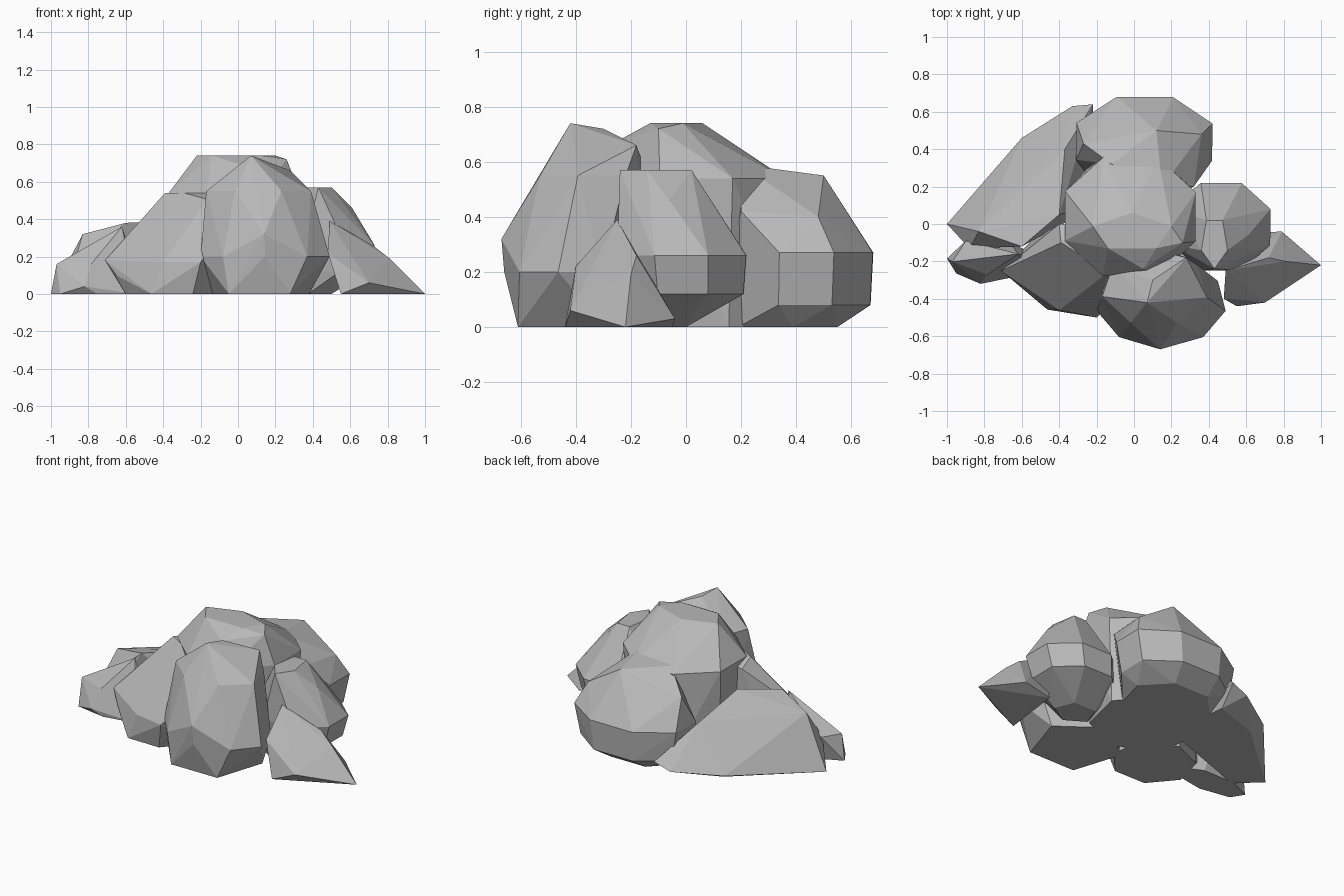
import bpy
import bmesh
from math import cos, pi, radians, sin

default_cube = bpy.data.objects.get("Cube")
if default_cube:
    bpy.data.objects.remove(default_cube, do_unlink=True)

# One plain stone colour for the whole pile
stone = bpy.data.materials.new("grey_stone")
stone.use_nodes = True
stone_colour = (.48, .48, .48, 1)
stone.diffuse_color = stone_colour
stone.node_tree.nodes["Principled BSDF"].inputs["Base Color"].default_value = stone_colour


def fit(values, low, high):
    """Spread a list of values so that they run exactly from low to high."""
    smallest, largest = min(values), max(values)
    return [low + (high - low) * (value - smallest) / (largest - smallest) for value in values]


def ring(height, right, left, front, back, sides=7, turn=0):
    """Corners of a level polygon that touches all four given limits."""
    angles = [radians(turn) + 2 * pi * side / sides for side in range(sides)]
    across = fit([sin(angle) for angle in angles], right, left)
    along = fit([-cos(angle) for angle in angles], front, back)
    return [(x, y, height) for x, y in zip(across, along)]


def boulder(name, *rings, peaks=()):
    """Wrap level rings and single peaks in a flat-faced convex hull."""
    bm = bmesh.new()
    for corners in (*rings, peaks):
        for corner in corners:
            bm.verts.new(corner)
    hull = bmesh.ops.convex_hull(bm, input=bm.verts)
    unused = set(hull["geom_interior"]) | set(hull["geom_unused"])
    loose = [item for item in unused if isinstance(item, bmesh.types.BMVert)]
    bmesh.ops.delete(bm, geom=loose, context="VERTS")
    # Merge coplanar triangles so each level facet is one face
    bmesh.ops.dissolve_limit(bm, angle_limit=radians(2), verts=bm.verts, edges=bm.edges)
    bmesh.ops.recalc_face_normals(bm, faces=bm.faces)
    mesh = bpy.data.meshes.new(name)
    bm.to_mesh(mesh)
    bm.free()
    mesh.materials.append(stone)
    rock = bpy.data.objects.new(name, mesh)
    bpy.context.scene.collection.objects.link(rock)


# Tall boulder in the middle
boulder("centre_boulder",
        ring(height=0, right=-.35, left=.3, front=-.25, back=.38),
        ring(height=.54, right=-.37, left=.33, front=-.28, back=.36, sides=8, turn=22),
        ring(height=.74, right=-.22, left=.2, front=-.13, back=.06, sides=5, turn=36),
        peaks=[(.26, -.1, .72), (.05, -.24, .68)])

# Boulder leaning out at the front
boulder("front_boulder",
        ring(height=0, right=-.15, left=.38, front=-.61, back=-.1, sides=5, turn=36),
        ring(height=.2, right=-.2, left=.49, front=-.66, back=-.2, sides=9),
        ring(height=.55, right=-.17, left=.39, front=-.53, back=-.14, turn=25),
        peaks=[(.07, -.42, .74), (.1, -.3, .72), (.28, -.18, .66), (.14, -.67, .32)])

# Boulder at the back
boulder("back_boulder",
        ring(height=0, right=-.25, left=.3, front=.1, back=.55),
        ring(height=.08, right=-.28, left=.38, front=.2, back=.67, sides=8, turn=22),
        ring(height=.27, right=-.31, left=.42, front=.2, back=.68, sides=8, turn=22),
        peaks=[(-.12, .32, .57), (.12, .5, .55), (.15, .2, .59),
               (.36, .48, .4), (.32, .2, .42), (-.27, .43, .45)])

# Rounded boulder raised on a narrow foot
boulder("left_boulder",
        ring(height=0, right=.25, left=.5, front=-.2, back=0, sides=5),
        ring(height=.12, right=.2, left=.69, front=-.23, back=.21, sides=8, turn=22),
        ring(height=.26, right=.2, left=.73, front=-.25, back=.22, sides=8, turn=22),
        ring(height=.57, right=.36, left=.5, front=-.24, back=.02, sides=5),
        peaks=[(.61, -.06, .46)])

# Pointed shard lying on the model's left
boulder("left_shard", peaks=[
    (.49, -.25, .39), (.72, -.18, .26), (.81, -.2, .19), (.79, -.04, .03),
    (.6, -.05, 0), (.48, -.4, .22), (.55, -.44, 0), (.7, -.42, .06), (1, -.22, 0)])

# Wedge between the front boulder and the right side
boulder("right_front_wedge",
        ring(height=0, right=-.6, left=-.1, front=-.46, back=0, turn=25),
        peaks=[(-.71, -.25, .18), (-.5, -.13, .4), (-.39, -.1, .54), (-.14, -.26, .54),
               (-.2, 0, .54), (-.4, 0, .5), (-.65, -.3, .1), (-.4, -.46, .17),
               (-.2, -.5, .17), (-.1, -.4, .3)])

# Long low slab sweeping round the back right
boulder("right_slab", peaks=[
    (-1, 0, 0), (-.88, -.13, .15), (-.83, -.04, .32), (-.6, -.12, .38),
    (-.4, .05, .39), (-.37, .4, .3), (-.6, .46, .04), (-.33, .63, .06),
    (-.22, .64, .1), (-.55, .4, 0), (-.25, .5, 0), (-.2, .1, 0), (-.85, -.13, 0)])

# Small stone at the right tip
boulder("right_small_stone",
        ring(height=0, right=-1, left=-.5, front=-.3, back=-.12),
        ring(height=.16, right=-.97, left=-.6, front=-.27, back=-.09, sides=5),
        peaks=[(-.62, -.16, .36), (-.82, -.32, .04)])
